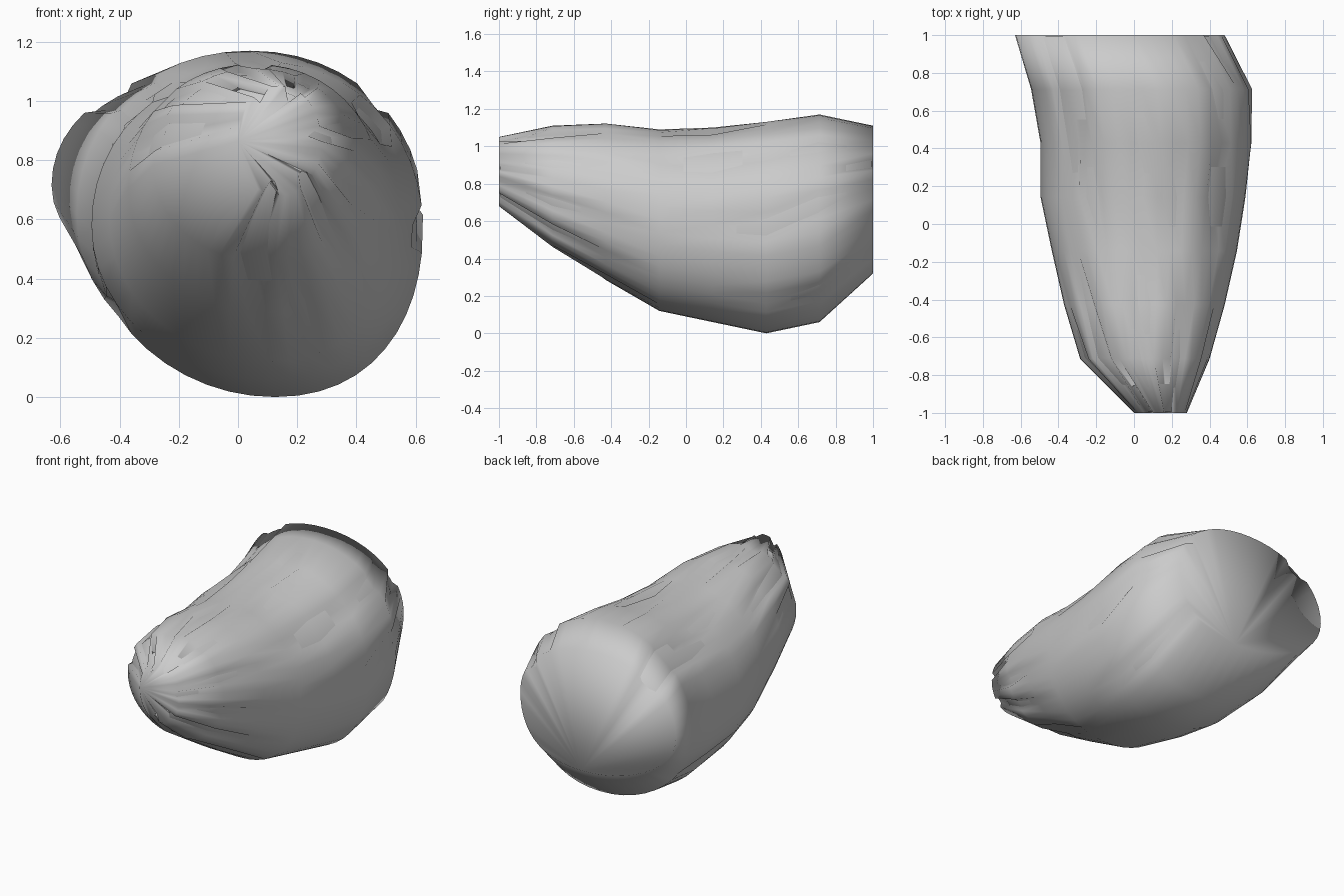
import bpy, bmesh, math

if "Cube" in bpy.data.objects:
    bpy.data.objects.remove(bpy.data.objects["Cube"])

# Cross-sections along the length: y, left, right, bottom, top, sideways lean of the underside
RINGS = [
    (-1.000, 0.00, 0.28, 0.68, 1.05, 0.00),
    (-0.714, -0.285, 0.40, 0.46, 1.11, 0.02),
    (-0.429, -0.37, 0.48, 0.285, 1.125, 0.04),
    (-0.143, -0.435, 0.545, 0.12, 1.09, 0.05),
    (0.143, -0.495, 0.59, 0.06, 1.10, 0.06),
    (0.429, -0.495, 0.625, 0.0, 1.135, 0.06),
    (0.714, -0.545, 0.625, 0.06, 1.17, 0.07),
    (1.000, -0.63, 0.48, 0.32, 1.11, 0.12),
]
SEG = 48

# Chips in the outer skin: ring, first segment (counted up from the right side), count
CHIPS = [
    (0, 1, 1), (0, 9, 2), (0, 15, 2), (0, 34, 2), (0, 41, 2),
    (1, 3, 1), (1, 8, 1), (1, 13, 1), (1, 17, 2), (1, 21, 2),
    (1, 35, 2), (1, 42, 1), (1, 46, 1),
    (2, 12, 1), (2, 18, 1), (2, 38, 1),
    (4, 5, 2), (4, 10, 1), (4, 16, 1), (5, 12, 1), (5, 0, 1),
    (6, 1, 1), (6, 17, 2), (5, 18, 1), (6, 6, 1), (6, 42, 1),
    (5, 28, 1), (7, 17, 2), (7, 4, 1),
]


def section(y, left, right, bottom, top, lean, inset):
    """Slightly squared oval filling the given bounds."""
    cx, cz = (left + right) / 2, (bottom + top) / 2
    rx, rz = (right - left) / 2 - inset, (top - bottom) / 2 - inset
    p = 2 / 2.08
    pts = []
    for k in range(SEG):
        a = 2 * math.pi * k / SEG
        c, s = math.cos(a), math.sin(a)
        x = cx + rx * math.copysign(abs(c) ** p, c) + lean * max(0, -s) ** 2
        pts.append([x, y, cz + rz * math.copysign(abs(s) ** p, s)])
    return pts


def make_skin(name, inset, chips, depth):
    """Loft the rings, fan both ends from one rim point, shade smooth."""
    verts = []
    for r in RINGS:
        y = r[0] * (1 - inset * 0.3)
        verts += section(y, *r[1:], inset)
    for ring, first, count in chips:
        _, l, r, b, t, _ = RINGS[ring]
        for k in range(first, first + count):
            v = verts[ring * SEG + k % SEG]
            dx, dz = (l + r) / 2 - v[0], (b + t) / 2 - v[2]
            d = math.hypot(dx, dz)
            v[0] += dx / d * depth
            v[2] += dz / d * depth
    faces = []
    for i in range(len(RINGS) - 1):
        for k in range(SEG):
            n = (k + 1) % SEG
            a, b = i * SEG, (i + 1) * SEG
            faces.append((a + k, a + n, b + n, b + k))
    last = (len(RINGS) - 1) * SEG
    f0, b0 = SEG // 2, SEG * 3 // 4
    for j in range(1, SEG - 1):
        faces.append((f0, (f0 + j + 1) % SEG, (f0 + j) % SEG))
        faces.append((last + b0, last + (b0 + j) % SEG, last + (b0 + j + 1) % SEG))
    mesh = bpy.data.meshes.new(name)
    mesh.from_pydata([tuple(v) for v in verts], [], faces)
    bm = bmesh.new()
    bm.from_mesh(mesh)
    bmesh.ops.recalc_face_normals(bm, faces=bm.faces)
    for f in bm.faces:
        f.smooth = True
    bm.to_mesh(mesh)
    bm.free()
    bpy.context.collection.objects.link(bpy.data.objects.new(name, mesh))


# Chipped outer skin over a plain core that shows through the chips
make_skin("outer_skin", 0.0, CHIPS, 0.045)
make_skin("inner_core", 0.02, [], 0)
